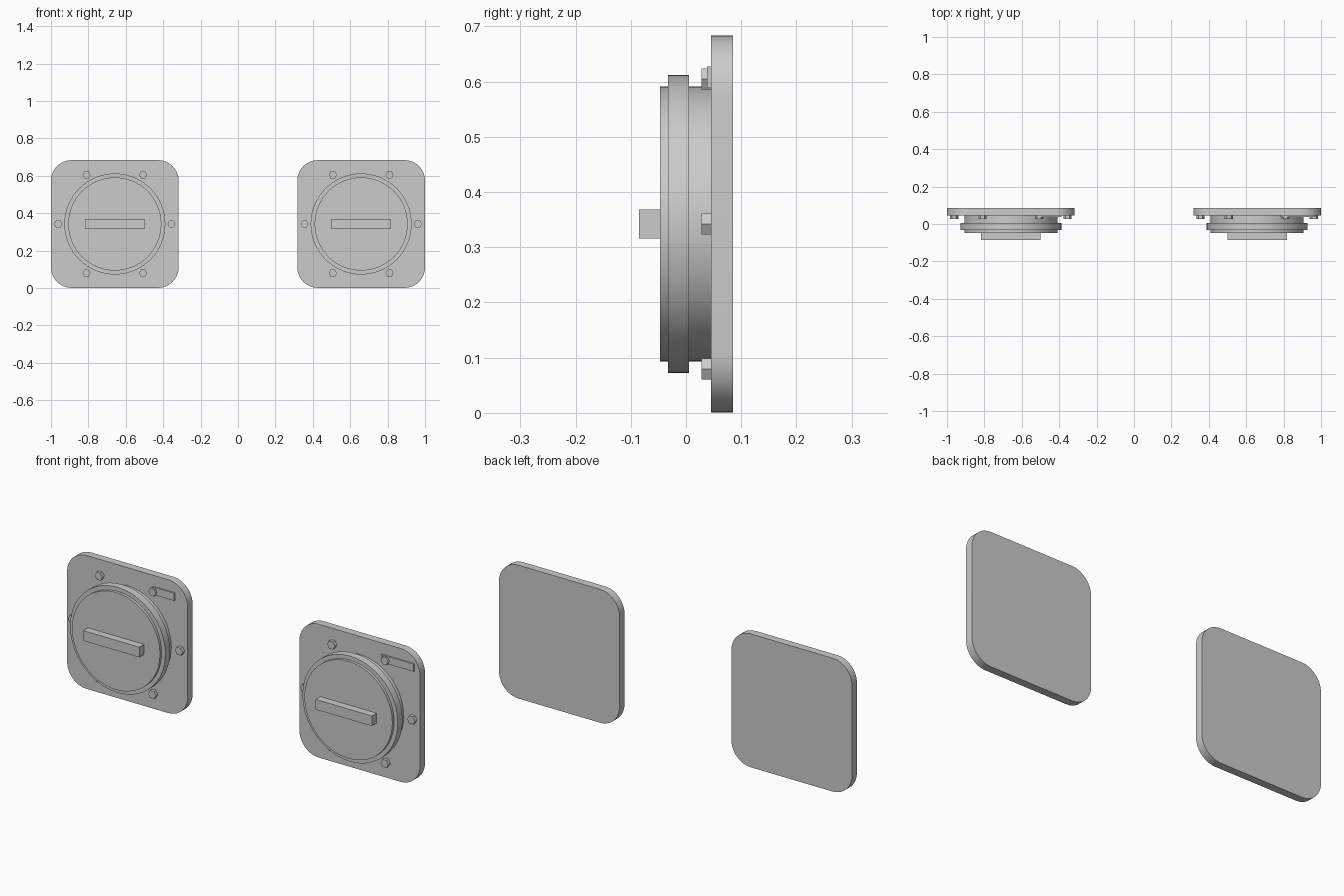
import bpy, bmesh, math
from mathutils import Matrix, Vector

if "Cube" in bpy.data.objects:
    bpy.data.objects.remove(bpy.data.objects["Cube"])

grey = bpy.data.materials.new("plain_grey")
grey.diffuse_color = (0.6, 0.6, 0.6, 1)
grey.use_nodes = True
grey.node_tree.nodes["Principled BSDF"].inputs["Base Color"].default_value = grey.diffuse_color
CZ = 0.342  # height of the dial centre


def prism(name, outline, y0, y1):
    """Extrude an x/z outline from y0 (front) to y1 (back)."""
    bm = bmesh.new()
    face = bm.faces.new([bm.verts.new((x, y0, z)) for x, z in outline])
    ext = bmesh.ops.extrude_face_region(bm, geom=[face])
    verts = [v for v in ext["geom"] if isinstance(v, bmesh.types.BMVert)]
    bmesh.ops.translate(bm, verts=verts, vec=(0, y1 - y0, 0))
    bmesh.ops.recalc_face_normals(bm, faces=bm.faces)
    mesh = bpy.data.meshes.new(name)
    bm.to_mesh(mesh)
    bm.free()
    mesh.materials.append(grey)
    ob = bpy.data.objects.new(name, mesh)
    bpy.context.collection.objects.link(ob)
    return ob


def circle(cx, cz, r, n):
    return [(cx + r * math.cos(2 * math.pi * i / n),
             cz + r * math.sin(2 * math.pi * i / n)) for i in range(n)]


def rect(x0, x1, z0, z1):
    return [(x0, z0), (x1, z0), (x1, z1), (x0, z1)]


def rounded_square(cx, cz, half, r, n=10):
    pts = []
    for k, (sx, sz) in enumerate([(1, 1), (-1, 1), (-1, -1), (1, -1)]):
        for i in range(n + 1):
            a = math.pi / 2 * (k + i / n)
            pts.append((cx + sx * (half - r) + r * math.cos(a),
                        cz + sz * (half - r) + r * math.sin(a)))
    return pts


def smooth(ob):
    bpy.ops.object.select_all(action='DESELECT')
    ob.select_set(True)
    bpy.context.view_layer.objects.active = ob
    bpy.ops.object.shade_smooth_by_angle(angle=math.radians(30))


# label tab start and end, measured from each dial centre
for side, cx, tab in (("left", -0.6585, (0.145, 0.27)),
                      ("right", 0.6585, (0.126, 0.31))):
    # mounting plate, drum and raised grip ring
    smooth(prism(side + "_plate", rounded_square(cx, CZ, 0.3415, 0.11), 0.045, 0.085))
    smooth(prism(side + "_drum", circle(cx, CZ, 0.249, 64), -0.047, 0.046))
    smooth(prism(side + "_ring", circle(cx, CZ, 0.27, 64), -0.033, 0.005))
    # handle bar
    prism(side + "_handle", rect(cx - 0.159, cx + 0.159, CZ - 0.026, CZ + 0.026),
          -0.085, -0.046)
    # six hexagonal bolts around the drum
    for i, (bx, bz) in enumerate(circle(cx, CZ, 0.303, 6)):
        prism(f"{side}_bolt_{i + 1}", circle(bx, bz, 0.022, 6), 0.028, 0.046)
    # thin blank label tab beside the upper right bolt
    prism(side + "_label_tab", rect(cx + tab[0], cx + tab[1], 0.588, 0.627),
          0.038, 0.046)
